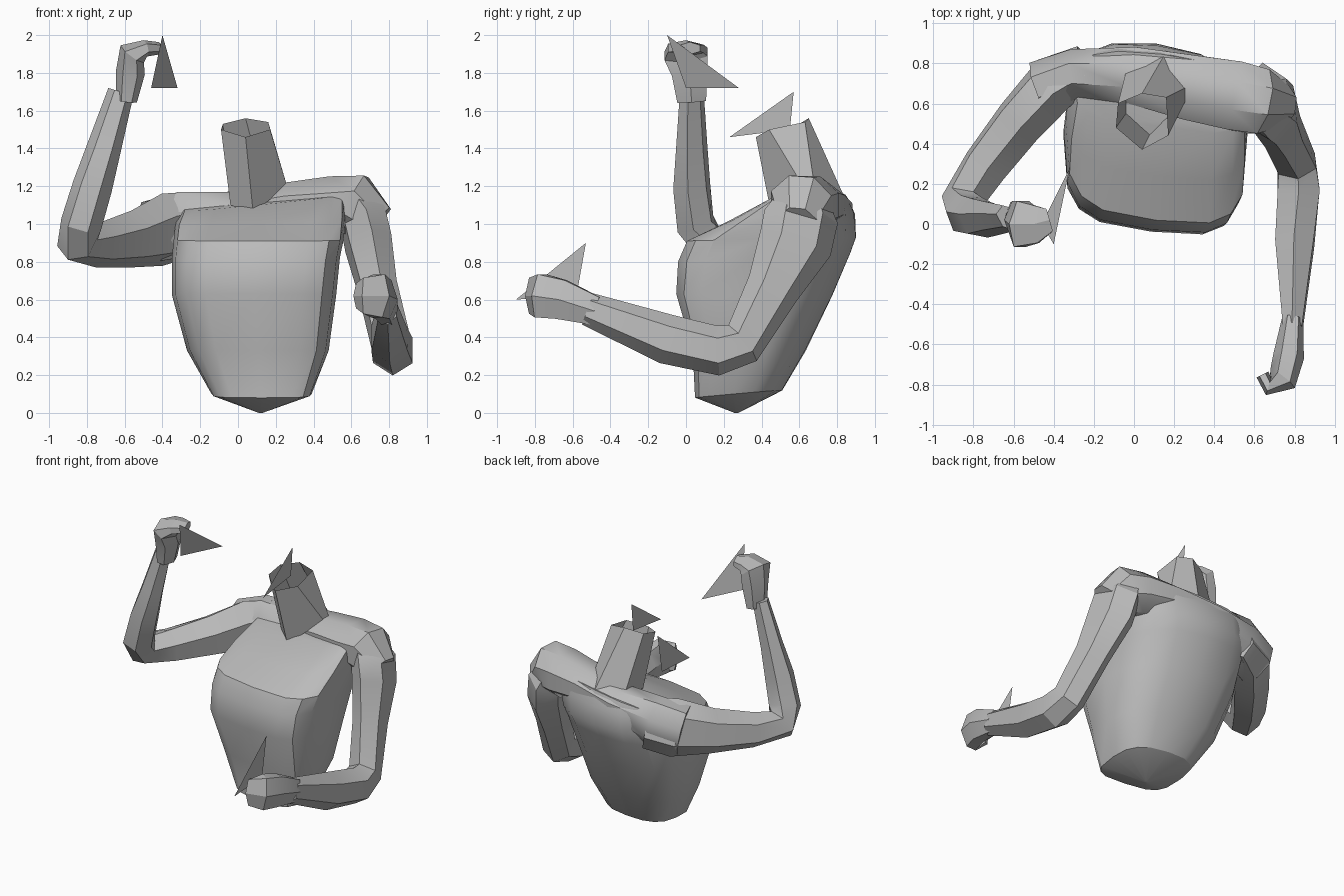
import bpy, bmesh, math
from mathutils import Vector

cube = bpy.data.objects.get("Cube")
if cube:
    bpy.data.objects.remove(cube, do_unlink=True)

grey = bpy.data.materials.new("stone_grey")
grey.use_nodes = True
colour = (.5, .5, .5, 1)
grey.diffuse_color = colour
grey.node_tree.nodes["Principled BSDF"].inputs["Base Color"].default_value = colour


def add_object(name, bm, angle=30):
    """Turn a bmesh into a shaded object."""
    mesh = bpy.data.meshes.new(name)
    bm.to_mesh(mesh)
    bm.free()
    mesh.materials.append(grey)
    obj = bpy.data.objects.new(name, mesh)
    bpy.context.collection.objects.link(obj)
    bpy.ops.object.select_all(action="DESELECT")
    obj.select_set(True)
    bpy.context.view_layer.objects.active = obj
    bpy.ops.object.shade_smooth_by_angle(angle=math.radians(angle))


def loft(name, rings, capped=True, angle=30):
    """Skin a list of equal point rings into one object."""
    bm = bmesh.new()
    rows = [[bm.verts.new(point) for point in ring] for ring in rings]
    count = len(rows[0])
    for lower, upper in zip(rows, rows[1:]):
        for i in range(count):
            j = (i + 1) % count
            bm.faces.new((lower[i], lower[j], upper[j], upper[i]))
    if capped:
        bm.faces.new(rows[0][::-1])
        bm.faces.new(rows[-1])
    bmesh.ops.recalc_face_normals(bm, faces=bm.faces)
    add_object(name, bm, angle)


def limb(name, reference, stations, sides=6, angle=30):
    """Tube through (x, y, z, radius along reference, radius across it)."""
    points = [Vector(station[:3]) for station in stations]
    rings = []
    for k, (point, station) in enumerate(zip(points, stations)):
        tangent = Vector()
        if k > 0:
            tangent += (point - points[k - 1]).normalized()
        if k < len(points) - 1:
            tangent += (points[k + 1] - point).normalized()
        tangent.normalize()
        along = Vector(reference)
        along = (along - tangent * along.dot(tangent)).normalized()
        across = tangent.cross(along)
        along *= station[3] * 1.1
        across *= station[4] * 1.1
        turns = [math.tau * (i + .5) / sides for i in range(sides)]
        rings.append([point + along * math.cos(turn) + across * math.sin(turn)
                      for turn in turns])
    loft(name, rings, angle=angle)


def signed_power(value, power):
    return math.copysign(abs(value) ** power, value)


def torso_ring(x_min, x_max, y_front, z_front, y_back, z_back, roll=0, sides=16):
    """Section with a boxy front and rounder back, leaning front to back."""
    ring = []
    for i in range(sides):
        turn = math.tau * i / sides
        power = .75 if math.sin(turn) > 0 else .55
        across = signed_power(math.cos(turn), power)
        depth = (signed_power(math.sin(turn), power) + 1) / 2
        x = (x_min + x_max) / 2 + across * (x_max - x_min) / 2
        y = y_front + (y_back - y_front) * depth - .12 * (x - .1)
        z = z_front + (z_back - z_front) * depth + roll * (x - .1)
        ring.append((x, y, z))
    return ring


# Torso: pointed base, waist, rib cage and sloping upper chest
loft("torso", [
    torso_ring(.11, .13, .26, 0, .28, 0),
    torso_ring(-.14, .39, .06, .08, .51, .12),
    torso_ring(-.27, .48, .05, .33, .63, .33),
    torso_ring(-.35, .52, -.04, .63, .77, .62),
    torso_ring(-.35, .54, -.03, .8, .87, .85),
    torso_ring(-.34, .56, .02, .91, .9, .93),
    torso_ring(-.33, .57, .24, 1, .89, 1.06, .04),
    torso_ring(-.3, .57, .48, 1.1, .85, 1.15, .1),
])

# Shoulder yoke running across the upper back into both arms
limb("shoulders", (0, 1, 0), [
    (-.46, .68, .96, .13, .16),
    (-.28, .75, 1, .12, .17),
    (0, .74, 1.06, .14, .11),
    (.28, .68, 1.1, .16, .12),
    (.5, .64, 1.1, .17, .15),
    (.62, .61, 1.1, .16, .16),
    (.73, .59, 1, .1, .11),
], sides=8, angle=40)

# Neck: open six-sided tube leaning forward
loft("neck", [
    [(.08, .45, 1.06), (.26, .62, 1.2), (.26, .68, 1.2),
     (.15, .84, 1.14), (-.04, .76, 1.14), (-.04, .55, 1.1)],
    [(.04, .37, 1.46), (.17, .44, 1.5), (.16, .63, 1.54),
     (.04, .65, 1.56), (-.08, .6, 1.53), (-.09, .48, 1.5)],
], capped=False, angle=20)

# Lowered left arm, bent forward at the elbow
limb("left_arm", (1, .1, 0), [
    (.6, .62, 1.15, .08, .12),
    (.66, .61, 1.04, .12, .18),
    (.69, .58, .9, .12, .18),
    (.74, .46, .66, .1, .13),
    (.81, .3, .37, .1, .11),
    (.82, .17, .33, .11, .12),
    (.8, -.1, .39, .1, .12),
    (.79, -.52, .55, .05, .08),
])
limb("left_fist", (0, 0, 1), [
    (.79, -.48, .54, .08, .05),
    (.77, -.66, .6, .11, .07),
    (.74, -.77, .62, .12, .07),
    (.67, -.81, .62, .1, .04),
    (.64, -.75, .62, .07, .03),
], angle=20)

# Raised right arm, held out sideways with the forearm upright
limb("right_arm", (-.75, .6, .15), [
    (-.24, .79, 1, .09, .16),
    (-.4, .7, .97, .13, .18),
    (-.57, .51, .92, .12, .14),
    (-.74, .29, .89, .11, .11),
    (-.85, .12, .9, .1, .1),
    (-.83, .05, 1, .1, .1),
    (-.77, .03, 1.2, .1, .09),
    (-.71, .03, 1.4, .09, .07),
    (-.62, .03, 1.7, .07, .05),
])
limb("right_fist", (0, 1, 0), [
    (-.59, .03, 1.65, .08, .05),
    (-.57, .02, 1.8, .1, .07),
    (-.56, 0, 1.9, .12, .07),
    (-.49, 0, 1.93, .1, .04),
    (-.42, .02, 1.93, .06, .03),
], angle=20)

# Flat triangular blades at the neck and in each fist
blades = {
    "neck_blade": [(.04, .57, 1.7), (.04, .23, 1.46), (.04, .55, 1.5)],
    "left_blade": [(.6, -.53, .9), (.6, -.9, .6), (.6, -.58, .62)],
    "right_blade": [(-.4, -.1, 2), (-.32, .28, 1.72), (-.46, 0, 1.72)],
}
for name, corners in blades.items():
    bm = bmesh.new()
    bm.faces.new([bm.verts.new(corner) for corner in corners])
    add_object(name, bm)
